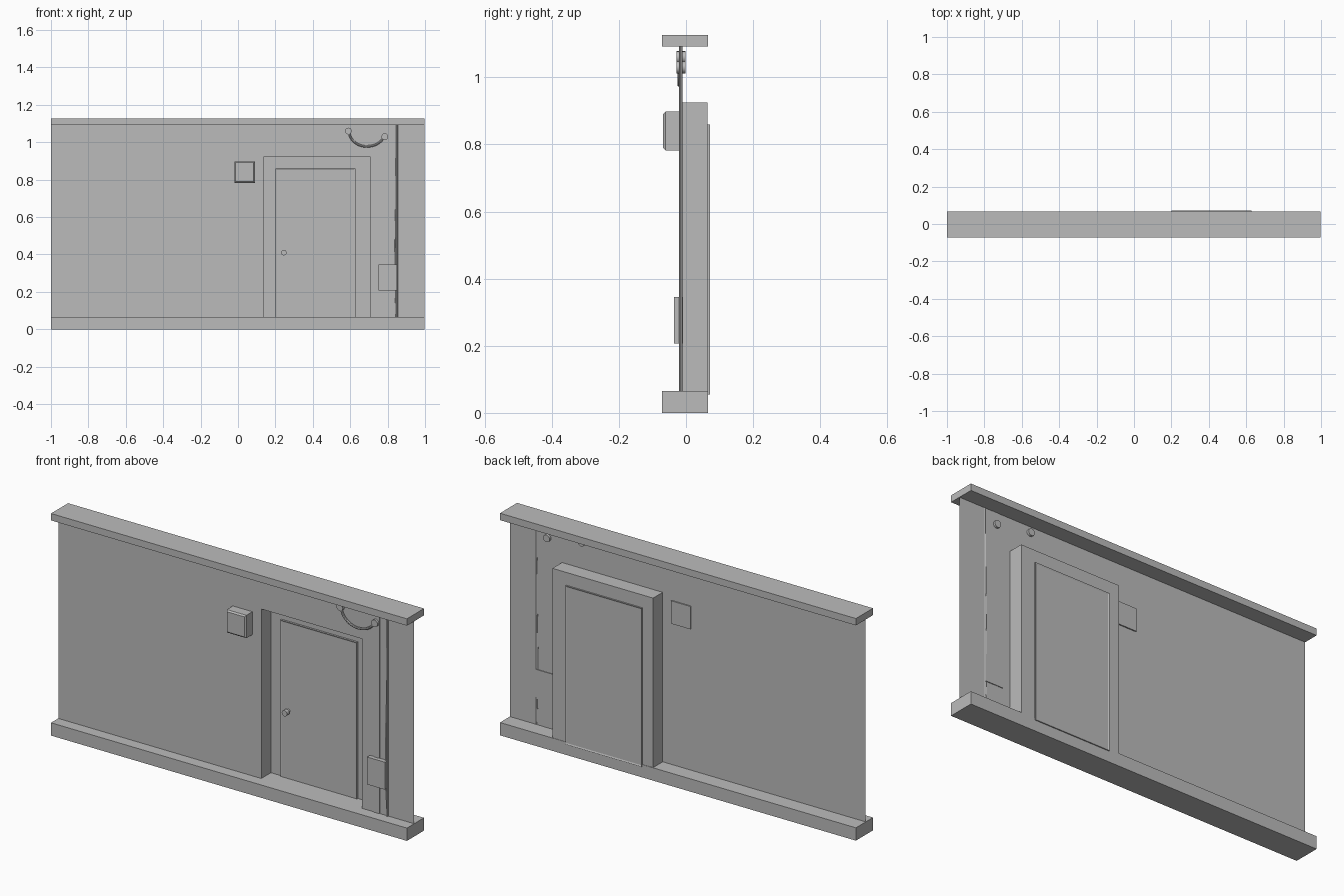
import bpy, bmesh, math
from mathutils import Matrix

cube = bpy.data.objects.get("Cube")
if cube:
    bpy.data.objects.remove(cube, do_unlink=True)

grey = bpy.data.materials.new("plain grey")
grey.use_nodes = True
grey.diffuse_color = (0.5, 0.5, 0.5, 1)
grey.node_tree.nodes["Principled BSDF"].inputs["Base Color"].default_value = (0.5, 0.5, 0.5, 1)


def add_object(name, bm):
    mesh = bpy.data.meshes.new(name)
    bm.to_mesh(mesh)
    bm.free()
    mesh.materials.append(grey)
    obj = bpy.data.objects.new(name, mesh)
    bpy.context.collection.objects.link(obj)
    return obj


def smooth(obj):
    bpy.ops.object.select_all(action='DESELECT')
    obj.select_set(True)
    bpy.context.view_layer.objects.active = obj
    bpy.ops.object.shade_smooth_by_angle()


def box(name, x, y, z, inset=None, chamfer=0):
    """Box from ranges; inset recesses front and back, chamfer slopes the front."""
    bm = bmesh.new()
    bmesh.ops.create_cube(bm, size=1)
    for v in bm.verts:
        v.co = [r[0] if c < 0 else r[1] for c, r in zip(v.co, (x, y, z))]
    bm.normal_update()
    if inset:
        for f in [f for f in bm.faces if abs(f.normal.y) > 0.9]:
            bmesh.ops.inset_individual(bm, faces=[f], thickness=inset[0], depth=-inset[1])
    if chamfer:
        front = [f for f in bm.faces if f.normal.y < -0.9]
        bmesh.ops.bevel(bm, geom=front[0].edges[:], offset=chamfer, segments=1, affect='EDGES')
    return add_object(name, bm)


def cylinder(name, x, z, y0, y1, r0, r1=None, sides=16):
    """Round peg whose axis runs front to back."""
    bm = bmesh.new()
    bmesh.ops.create_cone(bm, cap_ends=True, segments=sides, radius1=r0,
                          radius2=r0 if r1 is None else r1, depth=y1 - y0,
                          matrix=Matrix.Translation((x, (y0 + y1) / 2, z))
                          @ Matrix.Rotation(-math.pi / 2, 4, 'X'))
    obj = add_object(name, bm)
    smooth(obj)
    return obj


def tube(name, points, radius):
    """Round tube along a smooth path, turned into a mesh."""
    curve = bpy.data.curves.new(name, 'CURVE')
    curve.dimensions = '3D'
    curve.bevel_depth = radius
    curve.bevel_resolution = 2
    curve.resolution_u = 8
    curve.use_fill_caps = True
    spline = curve.splines.new('BEZIER')
    spline.bezier_points.add(len(points) - 1)
    for p, co in zip(spline.bezier_points, points):
        p.co = co
        p.handle_left_type = p.handle_right_type = 'AUTO'
    obj = bpy.data.objects.new(name, curve)
    bpy.context.collection.objects.link(obj)
    curve.materials.append(grey)
    bpy.ops.object.select_all(action='DESELECT')
    obj.select_set(True)
    bpy.context.view_layer.objects.active = obj
    bpy.ops.object.convert(target='MESH')
    smooth(bpy.context.view_layer.objects.active)


# Long floor and ceiling beams
LENGTH = (-1.0, 0.998)
BASE_TOP, BEAM_LOW = 0.065, 1.092
box("floor_beam", LENGTH, (-0.071, 0.066), (0, BASE_TOP))
box("ceiling_beam", LENGTH, (-0.071, 0.066), (BEAM_LOW, 1.127))

# Thin wall sheet with the door niche pushed back from it
WALL_Y, NICHE_Y = -0.013, 0.064
N_LEFT, N_RIGHT, N_TOP = 0.14, 0.705, 0.925
bm = bmesh.new()


def quad(*corners):
    bm.faces.new([bm.verts.new(c) for c in corners])


def sheet(x0, x1, z0, z1, y):
    quad((x0, y, z0), (x1, y, z0), (x1, y, z1), (x0, y, z1))


sheet(LENGTH[0], N_LEFT, BASE_TOP, BEAM_LOW, WALL_Y)
sheet(N_RIGHT, LENGTH[1], BASE_TOP, BEAM_LOW, WALL_Y)
sheet(N_LEFT, N_RIGHT, N_TOP, BEAM_LOW, WALL_Y)
sheet(N_LEFT, N_RIGHT, BASE_TOP, N_TOP, NICHE_Y)
for x in (N_LEFT, N_RIGHT):
    quad((x, WALL_Y, BASE_TOP), (x, NICHE_Y, BASE_TOP), (x, NICHE_Y, N_TOP), (x, WALL_Y, N_TOP))
quad((N_LEFT, WALL_Y, N_TOP), (N_RIGHT, WALL_Y, N_TOP),
     (N_RIGHT, NICHE_Y, N_TOP), (N_LEFT, NICHE_Y, N_TOP))
bmesh.ops.remove_doubles(bm, verts=bm.verts, dist=0.0001)
add_object("wall_with_niche", bm)

# Door with a narrow rim, and its knob
box("door", (0.2, 0.628), (0.054, 0.071), (0.055, 0.86), inset=(0.01, 0.003))
cylinder("knob_stem", 0.245, 0.41, 0.04, 0.06, 0.008)
cylinder("door_knob", 0.245, 0.41, 0.022, 0.042, 0.015)

# Wall lamp box and switch box
box("wall_box", (-0.02, 0.09), (-0.068, -0.007), (0.782, 0.898), chamfer=0.007)
box("switch_box", (0.75, 0.85), (-0.036, -0.009), (0.207, 0.346))

# Vertical pipe, thin cable beside it and flat conduit
tube("vertical_pipe", [(0.85, -0.016, BASE_TOP), (0.85, -0.016, BEAM_LOW)], 0.005)
tube("thin_cable", [(0.848, -0.015, BEAM_LOW), (0.844, -0.015, 0.66),
                    (0.84, -0.015, 0.3), (0.846, -0.015, BASE_TOP)], 0.003)
box("flat_conduit", (0.775, 0.805), (-0.016, -0.012), (BASE_TOP, BEAM_LOW))

# Hanging cable between two round pegs
PEGS = ((0.59, 1.06), (0.785, 1.03))
for side, (x, z) in zip(("right", "left"), PEGS):
    cylinder(side + "_peg", x, z, -0.028, -0.001, 0.018)
tube("hanging_cable", [(0.59, -0.02, 1.055), (0.612, -0.02, 1.012), (0.655, -0.02, 0.983),
                       (0.705, -0.02, 0.979), (0.75, -0.02, 0.995), (0.785, -0.02, 1.03)], 0.006)
